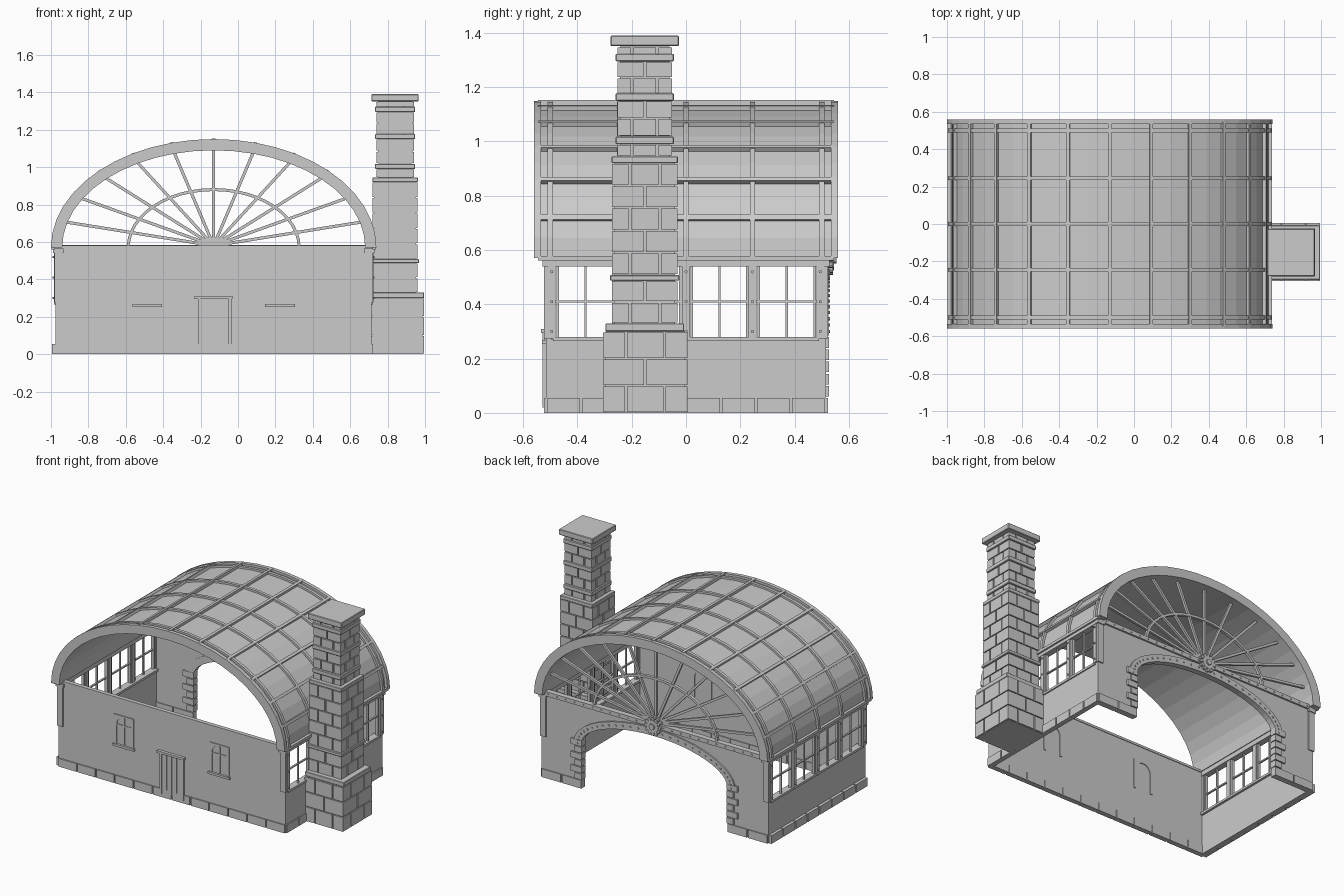
import bpy, bmesh, math
from mathutils import Matrix, Vector

cube = bpy.data.objects.get("Cube")
if cube:
    bpy.data.objects.remove(cube, do_unlink=True)

stone = bpy.data.materials.new("pale_grey")
stone.use_nodes = True
GREY = (0.6, 0.6, 0.6, 1)
stone.diffuse_color = GREY
stone.node_tree.nodes["Principled BSDF"].inputs["Base Color"].default_value = GREY

CX, SPRING = -0.13, 0.57      # arch centre and roof springing height
XL, XR, YW = -0.975, 0.715, 0.515  # outer wall faces


def finish(bm, name):
    bmesh.ops.recalc_face_normals(bm, faces=bm.faces)
    me = bpy.data.meshes.new(name)
    bm.to_mesh(me)
    bm.free()
    me.materials.append(stone)
    ob = bpy.data.objects.new(name, me)
    bpy.context.collection.objects.link(ob)
    return ob


def box(bm, x0, x1, y0, y1, z0, z1):
    size = Matrix.Diagonal((x1 - x0, y1 - y0, z1 - z0, 1))
    mid = Matrix.Translation(((x0 + x1) / 2, (y0 + y1) / 2, (z0 + z1) / 2))
    bmesh.ops.create_cube(bm, size=1, matrix=mid @ size)


def prism(bm, pts, y0, y1):
    """Extrude an x-z outline along y."""
    face = bm.faces.new([bm.verts.new((x, y0, z)) for x, z in pts])
    new = bmesh.ops.extrude_face_region(bm, geom=[face])["geom"]
    bmesh.ops.translate(bm, vec=(0, y1 - y0, 0),
                        verts=[v for v in new if isinstance(v, bmesh.types.BMVert)])


def arc(rx, rz, cx=CX, cz=SPRING, n=24):
    return [(cx + rx * math.cos(math.pi * i / n), cz + rz * math.sin(math.pi * i / n))
            for i in range(n + 1)]


def band(bm, outer, inner, y0, y1):
    prism(bm, outer + inner[::-1], y0, y1)


def bar(bm, a, b, w, y0, y1):
    """Flat bar between two x-z points."""
    a, b = Vector(a), Vector(b)
    d = (b - a).normalized() * w / 2
    n = Vector((-d.y, d.x))
    prism(bm, [a + n, b + n, b - n, a - n], y0, y1)


def stud(bm, x, y, z, r, depth, axis="Y"):
    rot = Matrix.Rotation(math.pi / 2, 4, "X" if axis == "Y" else "Y")
    bmesh.ops.create_cone(bm, cap_ends=True, segments=8, radius1=r, radius2=r,
                          depth=depth, matrix=Matrix.Translation((x, y, z)) @ rot)


# Vaulted roof shell
bm = bmesh.new()
band(bm, arc(0.85, 0.565), arc(0.81, 0.52), -0.545, 0.545)
finish(bm, "roof_shell")

# Transverse roof ribs and the thicker end rims
bm = bmesh.new()
for y in (-0.5, -0.245, 0, 0.245, 0.5):
    band(bm, arc(0.865, 0.578), arc(0.84, 0.555), y - 0.01, y + 0.01)
for s in (-1, 1):
    band(bm, arc(0.87, 0.58), arc(0.81, 0.52), s * 0.56, s * 0.535)
finish(bm, "roof_ribs")

# Lengthwise roof battens
bm = bmesh.new()
for x, z in arc(0.858, 0.572, n=12):
    out = Vector(((x - CX) / 0.73, (z - SPRING) / 0.33)).normalized() * 0.01
    bar(bm, Vector((x, z)) - out, Vector((x, z)) + out, 0.018, -0.545, 0.545)
finish(bm, "roof_battens")

# Front wall
bm = bmesh.new()
box(bm, XL, XR, -YW, -YW + 0.02, 0, 0.565)
box(bm, XL, XR, -YW - 0.004, -YW + 0.024, 0.565, 0.58)
finish(bm, "front_wall")

# Back wall with its wide arched opening
bm = bmesh.new()
opening = arc(0.545, 0.2, cz=0.3)
outline = [(XR, 0), (XR, SPRING), (XL, SPRING), (XL, 0), (CX - 0.545, 0)]
prism(bm, outline + opening[::-1] + [(CX + 0.545, 0)], YW - 0.025, YW)
finish(bm, "back_wall")

# Arch trim with studs
bm = bmesh.new()
band(bm, arc(0.6, 0.25, cz=0.3), opening, YW - 0.03, YW + 0.01)
for x, z in arc(0.572, 0.225, cz=0.3, n=30):
    stud(bm, x, YW + 0.011, z, 0.006, 0.01)
finish(bm, "arch_trim")

# Jamb stones beside the opening
bm = bmesh.new()
for s in (-1, 1):
    for i in range(6):
        edge, far = CX + s * 0.54, CX + s * (0.62 if i % 2 else 0.59)
        z = 0.06 + i * 0.045
        box(bm, min(edge, far), max(edge, far), YW - 0.032, YW + 0.012, z, z + 0.039)
finish(bm, "jamb_stones")

# Fan light: spokes, inner ring, sill beam and hub
bm = bmesh.new()
for x, z in arc(0.815, 0.525, n=12)[1:-1]:
    bar(bm, (CX, SPRING + 0.01), (x, z), 0.016, YW - 0.02, YW - 0.004)
band(bm, arc(0.465, 0.318), arc(0.449, 0.302), YW - 0.022, YW - 0.002)
box(bm, XL, XR, YW - 0.025, YW + 0.012, 0.555, 0.585)
for i in range(25):
    stud(bm, XL + 0.05 + i * 0.066, YW + 0.013, SPRING, 0.005, 0.008)
finish(bm, "fan_light")
bm = bmesh.new()
stud(bm, CX, YW + 0.005, SPRING, 0.045, 0.05)
stud(bm, CX, YW + 0.03, SPRING, 0.02, 0.02)
for i in range(12):
    a = math.tau * i / 12
    stud(bm, CX + 0.05 * math.cos(a), YW + 0.005, SPRING + 0.05 * math.sin(a), 0.011, 0.045)
finish(bm, "fan_hub")

# Side walls with glazing bars, posts and eaves beams
for name, face, s in (("left", XR, 1), ("right", XL, -1)):
    def side(bm, d0, d1, *rest):
        xs = sorted((face + s * d0, face + s * d1))
        box(bm, *xs, *rest)
    bm = bmesh.new()
    side(bm, -0.025, 0, -YW, YW, 0, 0.27)
    side(bm, -0.04, 0.008, -0.49, 0.49, 0.265, 0.28)
    finish(bm, name + "_side_wall")
    bm = bmesh.new()
    side(bm, -0.03, 0.012, -YW, YW, 0.54, 0.575)
    for y in (-0.495, -0.245, 0, 0.245, 0.495):
        side(bm, -0.025, 0.01, y - 0.014, y + 0.014, 0.275, 0.545)
        for z in (0.3, 0.41, 0.52):
            stud(bm, face + s * 0.011, y, z, 0.006, 0.01, "X")
    for i in range(4):
        y = -0.37 + i * 0.247
        side(bm, -0.015, -0.003, y - 0.004, y + 0.004, 0.28, 0.54)
        for e in (-0.103, 0.103):
            side(bm, -0.02, 0, y + e - 0.005, y + e + 0.005, 0.28, 0.54)
    side(bm, -0.015, -0.003, -0.49, 0.49, 0.406, 0.414)
    finish(bm, name + "_side_windows")
    # Corner pilasters with caps
    bm = bmesh.new()
    for t in (-1, 1):
        y0, y1 = sorted((t * (YW - 0.01), t * (YW + 0.008)))
        side(bm, -0.036, 0.006, y0, y1, 0.275, 0.56)
        side(bm, -0.042, 0.014, y0 - 0.006, y1 + 0.006, 0.54, 0.565)
    finish(bm, name + "_corner_pilasters")

# Footing stones
bm = bmesh.new()
G = 0.004


def footing(a, b, n, put):
    step = (b - a) / n
    for i in range(n):
        put(a + i * step + G, a + (i + 1) * step - G)


footing(XL, XR, 12, lambda a, b: box(bm, a, b, -YW - 0.008, -YW + 0.026, 0, 0.055))
for a, b in ((XL, CX - 0.54), (CX + 0.54, XR)):
    footing(a, b, 2, lambda p, q: box(bm, p, q, YW - 0.032, YW + 0.008, 0, 0.055))
for x in (XL, XR):
    footing(-YW, YW, 8, lambda a, b: box(bm, x - 0.02, x + 0.008, a, b, 0, 0.055))
finish(bm, "footing_stones")

# Plank door with frame
bm = bmesh.new()
for i in range(4):
    x = -0.2 + i * 0.037
    box(bm, x, x + 0.034, -YW - 0.008, -YW, 0.03, 0.295)
for x in (-0.215, -0.05):
    box(bm, x, x + 0.014, -YW - 0.014, -YW, 0.02, 0.297)
box(bm, -0.232, -0.03, -YW - 0.02, -YW, 0.295, 0.31)
finish(bm, "door")

# Arched front windows
bm = bmesh.new()
for cx in (-0.485, 0.225):
    for y0, y1 in ((-YW - 0.006, -YW), (-YW + 0.02, -YW + 0.025)):
        outer = [(cx + 0.072, 0.265)] + [(cx + 0.072, 0.465), (cx - 0.072, 0.465)]
        inner = arc(0.055, 0.055, cx, 0.4, 10)
        prism(bm, outer + [(cx - 0.072, 0.265), (cx - 0.055, 0.265)] + inner[::-1]
              + [(cx + 0.055, 0.265)], y0, y1)
    box(bm, cx - 0.004, cx + 0.004, -YW - 0.004, -YW, 0.27, 0.45)
    box(bm, cx - 0.055, cx + 0.055, -YW - 0.004, -YW, 0.394, 0.402)
    box(bm, cx - 0.08, cx + 0.08, -YW - 0.015, -YW, 0.253, 0.268)
finish(bm, "front_windows")

# Chimney: core plus staggered stone courses
core, blocks, bands = bmesh.new(), bmesh.new(), bmesh.new()


def shaft(x0, x1, y0, y1, z0, z1, rows):
    p = 0.008
    box(core, x0 + p, x1 - p, y0 + p, y1 - p, z0, z1)
    h = (z1 - z0) / rows
    for r in range(rows):
        za, zb = z0 + r * h + 0.003, z0 + (r + 1) * h - 0.003
        cuts = (0, 0.27, 0.73, 1) if r % 2 == 0 else (0, 0.5, 1)
        for a, b in zip(cuts, cuts[1:]):
            xa, xb = x0 + a * (x1 - x0), x0 + b * (x1 - x0)
            ya, yb = y0 + a * (y1 - y0), y0 + b * (y1 - y0)
            for y in (y0, y1 - 0.02):
                box(blocks, xa + (G if a else 0), xb - (G if b < 1 else 0), y, y + 0.02, za, zb)
            for x in (x0, x1 - 0.02):
                box(blocks, x, x + 0.02, ya + (G if a else 0), yb - (G if b < 1 else 0), za, zb)


def ring(half, z0, z1, cx=0.84):
    box(bands, cx - half, cx + half, -0.152 - half, -0.152 + half, z0, z1)


shaft(0.71, 0.995, -0.305, 0.005, 0, 0.3, 3)
for z0, z1, rows in ((0.33, 0.487, 2), (0.508, 0.92, 5)):
    shaft(0.72, 0.96, -0.272, -0.032, z0, z1, rows)
for z0, z1 in ((0.945, 0.99), (1.02, 1.15), (1.175, 1.295), (1.32, 1.35)):
    shaft(0.74, 0.94, -0.252, -0.052, z0, z1, 2 if z1 - z0 > 0.1 else 1)
ring(0.145, 0.3, 0.33, 0.85)
ring(0.128, 0.487, 0.508)
ring(0.122, 0.92, 0.945)
for z in (0.99, 1.15, 1.295):
    ring(0.107, z, z + 0.028)
ring(0.126, 1.352, 1.39)
finish(core, "chimney_core")
finish(blocks, "chimney_stones")
cap = finish(bands, "chimney_bands")
bevel = cap.modifiers.new("soft_edges", "BEVEL")
bevel.width, bevel.segments = 0.003, 1
